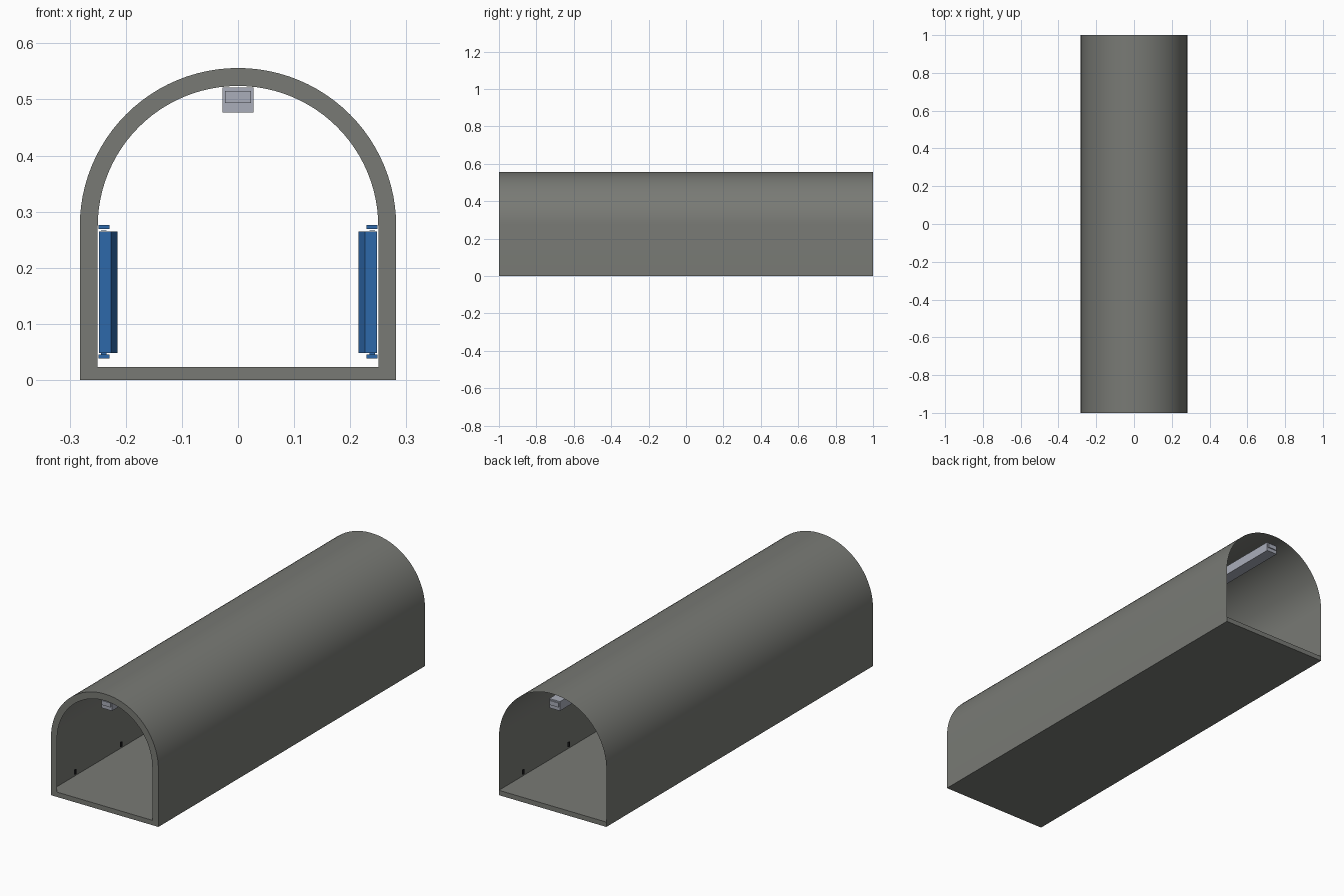
import bpy, bmesh, math

cube = bpy.data.objects.get("Cube")
if cube:
    bpy.data.objects.remove(cube, do_unlink=True)


def material(name, r, g, b):
    m = bpy.data.materials.new(name)
    m.use_nodes = True
    m.diffuse_color = (r, g, b, 1)
    m.node_tree.nodes["Principled BSDF"].inputs["Base Color"].default_value = (r, g, b, 1)
    return m


concrete = material("concrete_grey", 0.19, 0.195, 0.178)
blue = material("panel_blue", 0.027, 0.138, 0.40)
lamp_grey = material("lamp_grey", 0.40, 0.42, 0.49)
dark = material("dark_metal", 0.015, 0.015, 0.017)


def finish(name, bm, mat):
    mesh = bpy.data.meshes.new(name)
    bm.to_mesh(mesh)
    bm.free()
    mesh.materials.append(mat)
    ob = bpy.data.objects.new(name, mesh)
    bpy.context.collection.objects.link(ob)
    return ob


def box(name, lo, hi, mat):
    bm = bmesh.new()
    bmesh.ops.create_cube(bm, size=1)
    for v in bm.verts:
        v.co = [a + (b - a) * (c + 0.5) for a, b, c in zip(lo, hi, v.co)]
    return finish(name, bm, mat)


def prism(name, outline, z0, z1, mat):
    bm = bmesh.new()
    face = bm.faces.new([bm.verts.new((x, y, z0)) for x, y in outline])
    ext = bmesh.ops.extrude_face_region(bm, geom=[face])["geom"]
    for v in ext:
        if isinstance(v, bmesh.types.BMVert):
            v.co.z = z1
    bmesh.ops.recalc_face_normals(bm, faces=bm.faces[:])
    return finish(name, bm, mat)


OUTER, INNER, SPRING, FLOOR, HALF = 0.282, 0.25, 0.274, 0.023, 1.0
STEPS = 48


def arch(radius, base):
    # Open horseshoe outline from the right foot over the crown to the left foot
    turn = [math.pi * i / STEPS for i in range(STEPS + 1)]
    curve = [(radius * math.cos(a), SPRING + radius * math.sin(a)) for a in turn]
    return [(radius, base)] + curve + [(-radius, base)]


def strip(name, first, second, mat):
    bm = bmesh.new()
    a = [bm.verts.new(p) for p in first]
    b = [bm.verts.new(p) for p in second]
    for i in range(len(a) - 1):
        bm.faces.new((a[i], a[i + 1], b[i + 1], b[i]))
    return finish(name, bm, mat)


# Vaulted shell
shell = strip("tunnel_shell",
              [(x, -HALF, z) for x, z in arch(OUTER, 0)],
              [(x, HALF, z) for x, z in arch(OUTER, 0)], concrete)
bpy.context.view_layer.objects.active = shell
shell.select_set(True)
bpy.ops.object.shade_smooth_by_angle(angle=math.radians(30))

# Flat rim around the front mouth
strip("front_rim",
      [(x, -HALF, z) for x, z in arch(INNER, FLOOR)],
      [(x, -HALF, z) for x, z in arch(OUTER, FLOOR)], concrete)

# Floor slab
box("floor_slab", (-OUTER, -HALF, 0), (OUTER, HALF, FLOOR), concrete)

# Ceiling lamp with end fittings
box("ceiling_lamp", (-0.028, -0.985, 0.477), (0.028, 0.985, 0.521), lamp_grey)
box("lamp_insert", (-0.023, -0.99, 0.494), (0.023, 0.99, 0.515), lamp_grey)

for side, word in ((-1, "right"), (1, "left")):
    # Chamfered wall panel half way along
    outline = [(side * x, y) for x, y in
               ((0.248, -0.12), (0.226, -0.12), (0.215, -0.1),
                (0.215, 0.1), (0.226, 0.12), (0.248, 0.12))]
    prism(word + "_wall_panel", outline, 0.048, 0.265, blue)
    # Neck and flange above and below the panel
    for level, z0, z1 in (("lower", 0.038, 0.045), ("upper", 0.269, 0.276)):
        box(f"{word}_{level}_flange", (side * 0.239 - 0.01, -0.09, z0),
            (side * 0.239 + 0.01, 0.09, z1), blue)
        box(f"{word}_{level}_neck", (side * 0.239 - 0.005, -0.08, z0 - 0.001 if z0 > 0.2 else z1),
            (side * 0.239 + 0.005, 0.08, z0 if z0 > 0.2 else z1 + 0.004), blue)
        if z0 > 0.2:
            bpy.data.objects[f"{word}_{level}_neck"].location.z = -0.002
    # Row of small wall studs
    for i in range(6):
        y = -0.857 + i * 0.343
        box(f"{word}_wall_stud_{i + 1}", (side * 0.254 - 0.003, y - 0.005, 0.053),
            (side * 0.254 + 0.003, y + 0.005, 0.075), dark)
